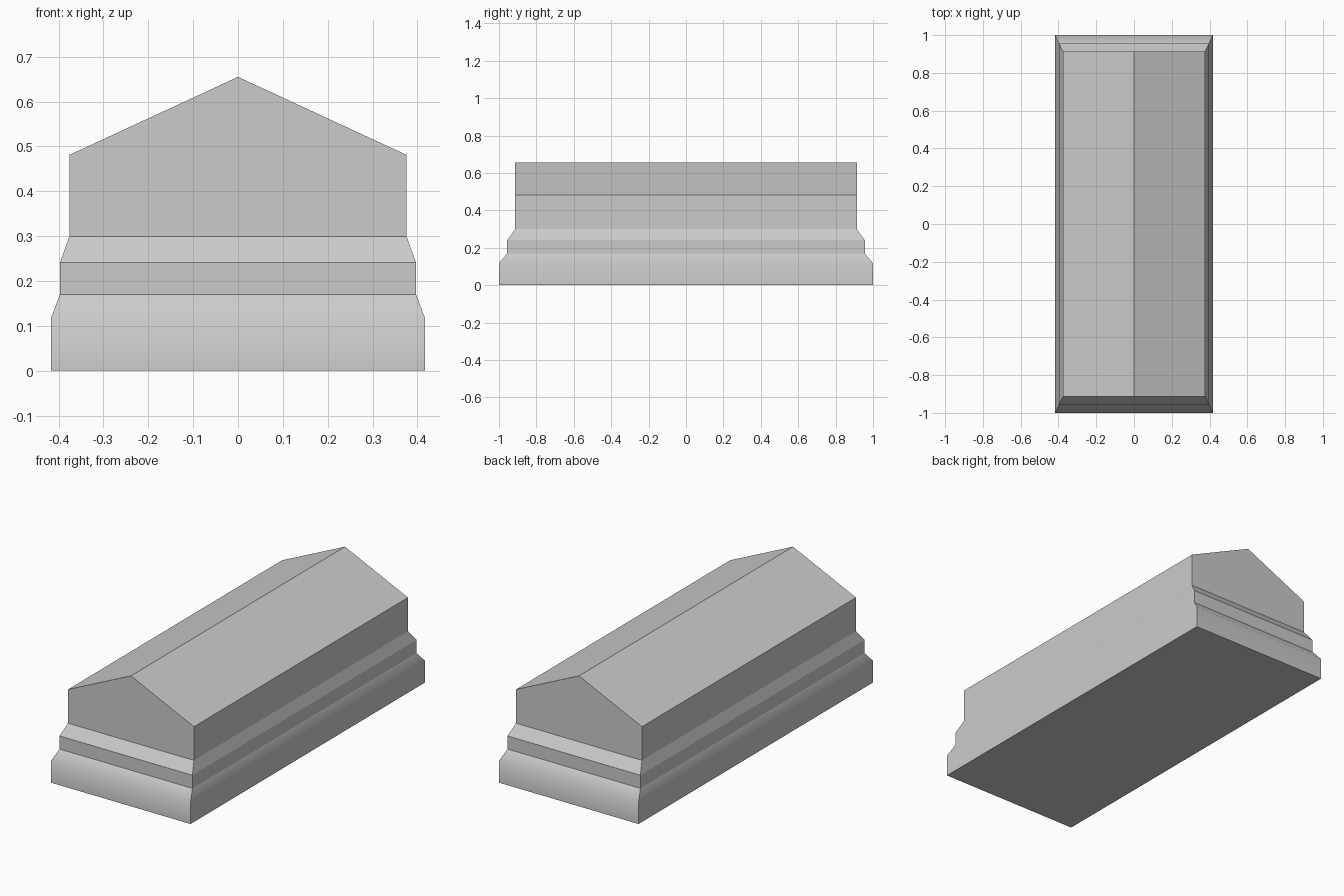
import bpy
import bmesh

if "Cube" in bpy.data.objects:
    bpy.data.objects.remove(bpy.data.objects["Cube"], do_unlink=True)

stone = bpy.data.materials.new("grey stone")
stone.use_nodes = True
color = (0.6, 0.6, 0.6, 1)
stone.diffuse_color = color
stone.node_tree.nodes["Principled BSDF"].inputs["Base Color"].default_value = color


def finish(name, bm):
    """Turn a bmesh into a named stone object."""
    bmesh.ops.recalc_face_normals(bm, faces=bm.faces)
    mesh = bpy.data.meshes.new(name)
    bm.to_mesh(mesh)
    bm.free()
    mesh.materials.append(stone)
    obj = bpy.data.objects.new(name, mesh)
    bpy.context.collection.objects.link(obj)


# Stepped plinth and box walls: rectangular rings (half width, half length, height)
PLINTH_TOP = 0.117
levels = [(0.417, 1.0, 0), (0.417, 1.0, PLINTH_TOP), (0.397, 0.956, 0.17),
          (0.397, 0.956, 0.241), (0.376, 0.913, 0.299), (0.376, 0.913, 0.481)]
RIDGE = 0.655

bm = bmesh.new()
rings = [[bm.verts.new((sx * w, sy * d, z))
          for sx, sy in ((-1, -1), (1, -1), (1, 1), (-1, 1))]
         for w, d, z in levels]
bm.faces.new(rings[0])
walls = rings[:-1]
for low, high in zip(walls, walls[1:]):
    for i in range(4):
        j = (i + 1) % 4
        bm.faces.new((low[i], low[j], high[j], high[i]))

# Gabled top: pentagon ends, straight side walls and two roof slopes
base, eaves = rings[-2:]
front = bm.verts.new((0, -levels[-1][1], RIDGE))
back = bm.verts.new((0, levels[-1][1], RIDGE))
bm.faces.new((base[0], base[1], eaves[1], front, eaves[0]))
bm.faces.new((base[2], base[3], eaves[3], back, eaves[2]))
bm.faces.new((base[1], base[2], eaves[2], eaves[1]))
bm.faces.new((base[3], base[0], eaves[0], eaves[3]))
bm.faces.new((eaves[1], eaves[2], back, front))
bm.faces.new((eaves[3], eaves[0], front, back))

# Only the shoulder of the plinth is softened, every other edge stays crisp
for face in bm.faces:
    face.smooth = True
for edge in bm.edges:
    edge.smooth = all(abs(v.co.z - PLINTH_TOP) < 1e-4 for v in edge.verts)
finish("gabled_tomb", bm)
